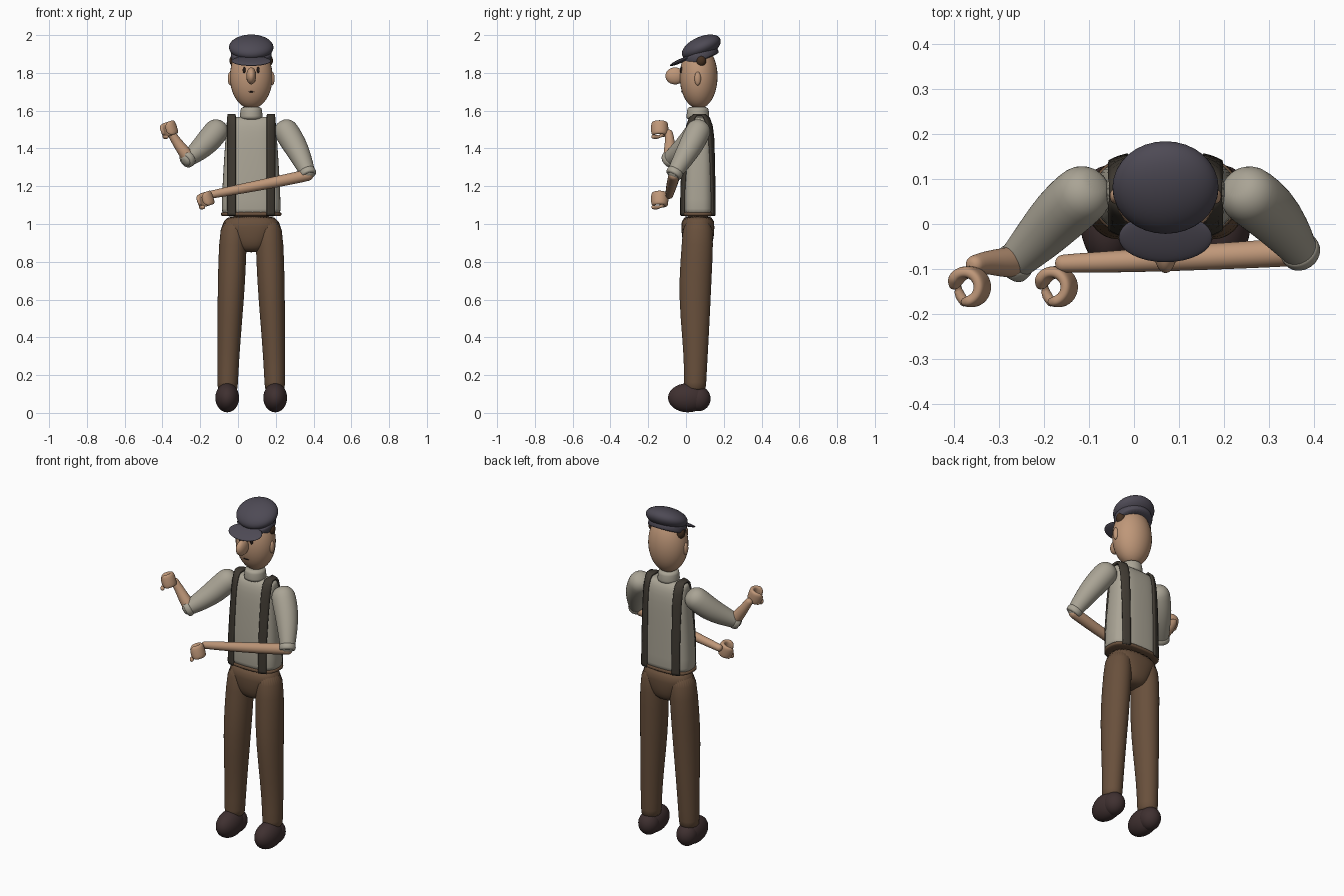
import bpy, bmesh, math
from mathutils import Vector, Matrix, Euler

if "Cube" in bpy.data.objects:
    bpy.data.objects.remove(bpy.data.objects["Cube"])

CX = 0.07  # body centre line


def mat(name, r, g, b):
    m = bpy.data.materials.new(name)
    m.diffuse_color = (r, g, b, 1)
    m.use_nodes = True
    m.node_tree.nodes["Principled BSDF"].inputs["Base Color"].default_value = m.diffuse_color
    return m


SKIN = mat("skin", .52, .31, .19)
SHIRT = mat("shirt", .40, .37, .30)
PANTS = mat("trousers", .14, .08, .045)
STRAP = mat("strap", .05, .042, .032)
SHOE = mat("shoe", .05, .03, .03)
CAP = mat("cap", .075, .068, .09)
HAIR = mat("hair", .06, .03, .015)
DARK = mat("dark", .02, .012, .01)


def finish(name, bm, material, subsurf=0):
    bmesh.ops.recalc_face_normals(bm, faces=bm.faces)
    for f in bm.faces:
        f.smooth = True
    me = bpy.data.meshes.new(name)
    bm.to_mesh(me)
    bm.free()
    me.materials.append(material)
    ob = bpy.data.objects.new(name, me)
    bpy.context.collection.objects.link(ob)
    if subsurf:
        s = ob.modifiers.new("subsurf", 'SUBSURF')
        s.levels = s.render_levels = subsurf
    return ob


def ball(name, loc, size, material, rot=(0, 0, 0)):
    bm = bmesh.new()
    m = Matrix.LocRotScale(Vector(loc), Euler(rot), Vector(size))
    bmesh.ops.create_uvsphere(bm, u_segments=32, v_segments=20, radius=1, matrix=m)
    return finish(name, bm, material)


def loft(name, rings, material, subsurf=1):
    bm = bmesh.new()
    vs = [[bm.verts.new(p) for p in r] for r in rings]
    n = len(vs[0])
    for a, b in zip(vs, vs[1:]):
        for i in range(n):
            bm.faces.new((a[i], a[(i + 1) % n], b[(i + 1) % n], b[i]))
    bm.faces.new(vs[0])
    bm.faces.new(vs[-1])
    return finish(name, bm, material, subsurf)


def oval(cx, cy, z, hx, hy, e=2, n=32):
    # superellipse ring in a level plane
    out = []
    for i in range(n):
        c, s = math.cos(math.tau * i / n), math.sin(math.tau * i / n)
        out.append((cx + hx * math.copysign(abs(c) ** (2 / e), c),
                    cy + hy * math.copysign(abs(s) ** (2 / e), s), z))
    return out


def tube(name, pts, radii, material, round_ends=True):
    pts = [Vector(p) for p in pts]
    rows = []
    for i, (p, r) in enumerate(zip(pts, radii)):
        d = (pts[min(i + 1, len(pts) - 1)] - pts[max(i - 1, 0)]).normalized()
        rows.append((p, r, d))
    if round_ends:
        p, r, d = rows[0]
        rows[:0] = [(p - d * r * k, r * q, d) for k, q in ((.95, .35), (.75, .7), (.4, .93))]
        p, r, d = rows[-1]
        rows += [(p + d * r * k, r * q, d) for k, q in ((.4, .93), (.75, .7), (.95, .35))]
    rings = []
    for p, r, d in rows:
        u = d.cross(Vector((0.1, 1, 0.2))).normalized()
        v = d.cross(u)
        rings.append([p + r * (math.cos(a) * u + math.sin(a) * v)
                      for a in (math.tau * k / 20 for k in range(20))])
    return loft(name, rings, material)


# torso: z, half width, centre y, half depth
E = 2.8
TORSO = [(1.045, .156, .063, .09), (1.06, .157, .063, .091), (1.2, .153, .063, .09),
         (1.35, .144, .067, .084), (1.46, .136, .070, .078), (1.52, .132, .071, .069),
         (1.553, .129, .071, .054), (1.57, .124, .071, .032)]
loft("torso", [oval(CX, y, z, hx, hy, E) for z, hx, y, hy in TORSO], SHIRT)
loft("waistband", [oval(CX, .063, z, .155 + k, .089 + k, E)
                   for z, k in ((1.04, 0), (1.045, .006), (1.06, .006), (1.065, 0))], PANTS)
tube("collar", [(CX, .063, 1.55), (CX, .063, 1.57), (CX, .063, 1.605), (CX, .063, 1.622)],
     [.064, .061, .058, .055], SHIRT, False)

# suspenders follow the torso profile up the front and down the back
for side, s in (("right", -1), ("left", 1)):
    bm = bmesh.new()
    rows = []
    path = [(t, -1) for t in TORSO] + [(t, 1) for t in reversed(TORSO)]
    for (z, hx, y, hy), f in path:
        row = []
        for u in (.082, .093, .104, .115, .124):
            k = (1 - min(u / hx, .965) ** E) ** (1 / E)
            row.append(bm.verts.new((CX + s * u, y + f * (hy * k + .003), z + (.006 if z > 1.54 else 0))))
        rows.append(row)
    for a, b in zip(rows, rows[1:]):
        for i in range(4):
            bm.faces.new((a[i], a[i + 1], b[i + 1], b[i]))
    ob = finish(side + "_suspender", bm, STRAP)
    so = ob.modifiers.new("thickness", 'SOLIDIFY')
    so.thickness, so.offset = .012, 0

# pelvis and legs
PELVIS = [(1.05, .152, .063, .088), (.98, .148, .063, .088), (.93, .115, .063, .085),
          (.885, .092, .063, .074), (.86, .066, .063, .055), (.85, .03, .063, .025)]
loft("pelvis", [oval(CX, y, z, hx, hy, 2.3) for z, hx, y, hy in PELVIS], PANTS)
LEG = [(1.045, .086, .069, .062, .078), (.9, .098, .074, .062, .083), (.7, .104, .073, .048, .087),
       (.5, .113, .066, .048, .078), (.3, .121, .058, .052, .063), (.14, .125, .054, .048, .058),
       (.115, .125, .053, .048, .057)]
for side, s in (("right", -1), ("left", 1)):
    loft(side + "_leg", [oval(CX + s * cx, y, z, hx, hy) for z, cx, hx, y, hy in LEG], PANTS)
    ball(side + "_shoe", (CX + s * .127, .01, .080), (.063, .105, .077), SHOE)
    ball(side + "_shoe_heel", (CX + s * .126, .066, .075), (.058, .064, .066), SHOE)

# head and face
ball("head", (CX, .067, 1.78), (.113, .1, .17), SKIN)
ball("nose", (CX, -.058, 1.784), (.026, .051, .045), SKIN)
ball("mouth", (CX, -.021, 1.70), (.018, .005, .003), DARK)
for side, s in (("right", -1), ("left", 1)):
    ball(side + "_eye", (CX + s * .037, -.025, 1.815), (.008, .008, .016), DARK)
    ball(side + "_ear", (CX + s * .111, .062, 1.77), (.013, .017, .036), SKIN)
    ball(side + "_hair", (CX + s * .09, .08, 1.865), (.025, .027, .032), HAIR)

# cap: tilted crown, band and brim
TILT = math.radians(24)
ball("cap_crown", (CX, .081, 1.935), (.118, .11, .056), CAP, (TILT, 0, 0))
M = Matrix.Translation((CX, .076, 1.888)) @ Matrix.Rotation(TILT, 4, 'X')
loft("cap_band", [[M @ Vector(p) for p in oval(0, 0, z, .106 + k, .098 + k)]
                  for z, k in ((-.026, -.004), (-.022, .002), (.02, .002), (.03, 0))], CAP)
ball("cap_brim", (CX, -.03, 1.863), (.104, .06, .011), CAP, (TILT, 0, 0))

# sleeves, cuffs and forearms
ARMS = {
    "right": ([(-.118, .062, 1.487), (-.165, .02, 1.43), (-.215, -.035, 1.382), (-.262, -.082, 1.347)],
              [(-.262, -.084, 1.35), (-.295, -.086, 1.395), (-.325, -.085, 1.435), (-.352, -.09, 1.478)],
              (-.368, -.140, 1.503), [.036, .032, .026, .022]),
    "left": ([(.258, .062, 1.487), (.30, .03, 1.42), (.338, -.015, 1.345), (.366, -.056, 1.277)],
             [(.366, -.062, 1.258), (.2, -.071, 1.222), (0, -.082, 1.183), (-.155, -.088, 1.153)],
             (-.175, -.140, 1.130), [.032, .03, .026, .021]),
}
for side, (upper, fore, hand, radii) in ARMS.items():
    tube(side + "_sleeve", upper, [.068, .066, .055, .042], SHIRT)
    a, b = Vector(upper[-2]), Vector(upper[-1])
    d = (b - a).normalized()
    tube(side + "_cuff", [b - d * .012, b + d * .0, b + d * .022, b + d * .028],
         [.042, .046, .045, .040], SHIRT, False)
    tube(side + "_forearm", fore, radii, SKIN)

    # gripping hand: a curled band of fingers around an upright hole
    H = Matrix.Translation(hand) @ Matrix.Rotation(math.radians(-18), 4, 'Y')
    rings = []
    STEPS = 22
    for i in range(STEPS + 1):
        t = i / STEPS
        ang = math.radians(-115 + 305 * t)
        end = min(1, .45 + 5 * min(t, 1 - t))
        tall = .038 * end * (1 if t < .75 else 1 - .9 * (t - .75))
        ring = []
        for k in range(16):
            c, s = math.cos(math.tau * k / 16), math.sin(math.tau * k / 16)
            r = .033 + .014 * end * math.copysign(abs(c) ** .7, c)
            z = tall * math.copysign(abs(s) ** .6, s)
            ring.append(H @ Vector((r * math.cos(ang), r * math.sin(ang), z)))
        rings.append(ring)
    loft(side + "_hand", rings, SKIN)
    thumb = [H @ Vector(p) for p in ((-.03, .015, -.025), (-.038, -.008, -.034), (-.022, -.032, -.036))]
    tube(side + "_thumb", thumb, [.014, .013, .011], SKIN)
